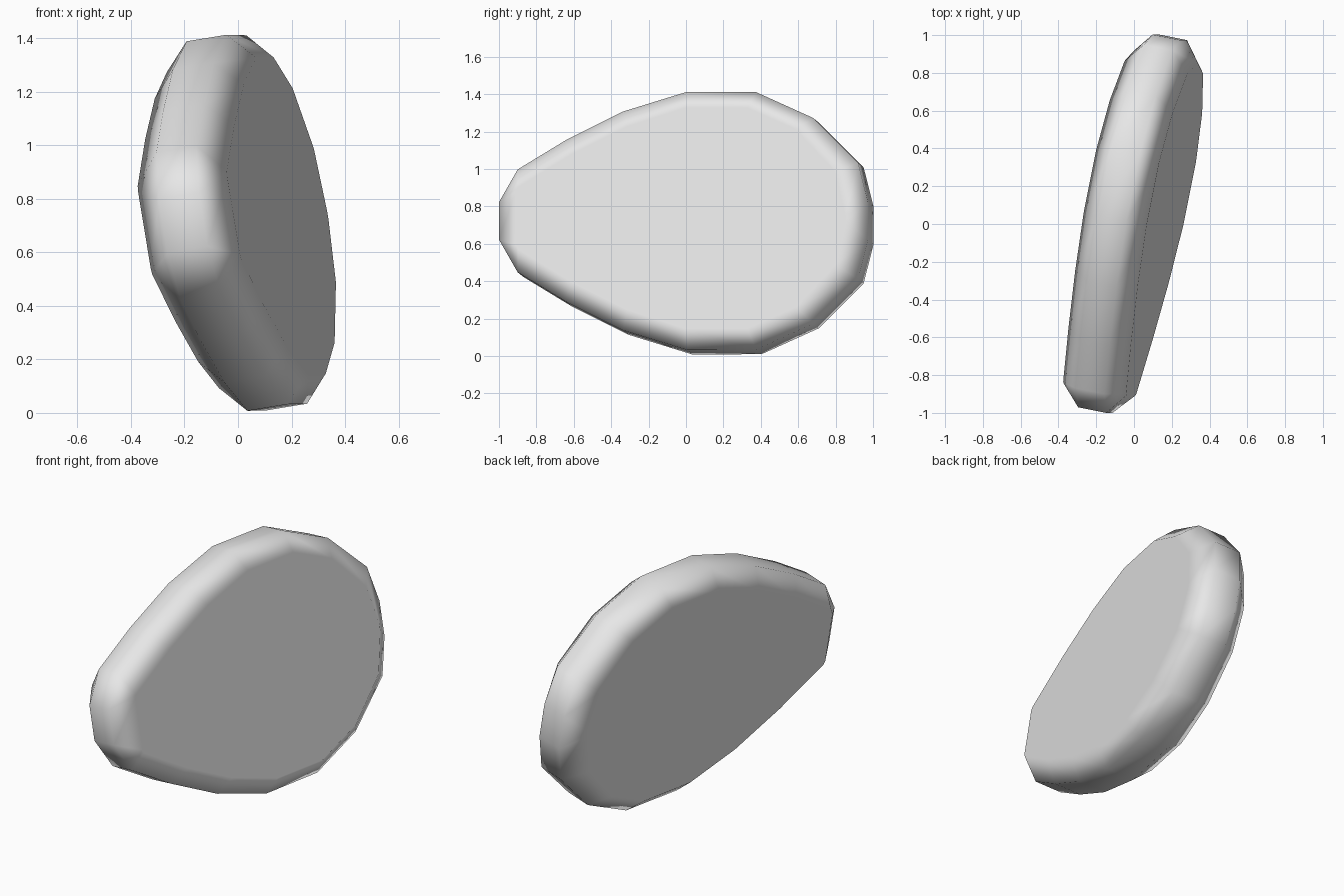
import bpy, bmesh
from mathutils import Vector

cube = bpy.data.objects.get("Cube")
if cube:
    bpy.data.objects.remove(cube, do_unlink=True)

# Material
grey = bpy.data.materials.new("stone_grey")
grey.use_nodes = True
colour = (0.8, 0.8, 0.8, 1)
grey.diffuse_color = colour
grey.node_tree.nodes["Principled BSDF"].inputs["Base Color"].default_value = colour

# Half outlines of the egg: (position along the length, half height)
RIM = [(-.985, .10), (-.885, .275), (-.63, .43), (-.32, .585), (.02, .69),
       (.39, .688), (.695, .55), (.935, .31), (.988, .10)]
FACE = [(-.875, .145), (-.865, .165), (-.58, .34), (-.28, .49), (.03, .59),
        (.36, .59), (.62, .475), (.83, .25), (.885, .015)]

# The slab leans: its mid-plane is x = MID + LEAN_Y * y + LEAN_Z * h
MID, LEAN_Y, LEAN_Z, HEIGHT = -.008, .2, -.165, .71
normal = Vector((1, -LEAN_Y, -LEAN_Z)).normalized()


def ring(bm, half, depth):
    """Mirror a half outline into a closed loop at a depth along the normal."""
    loop = half + [(y, -h) for y, h in reversed(half)]
    verts = []
    for y, h in loop:
        p = Vector((MID + LEAN_Y * y + LEAN_Z * h, y, HEIGHT + h))
        verts.append(bm.verts.new(p + normal * depth))
    return verts


# Pebble: two flat faces joined by a chamfered rim
bm = bmesh.new()
rings = [ring(bm, half, depth) for half, depth in
         ((FACE, -.172), (RIM, -.077), (RIM, .077), (FACE, .172))]
for a, b in zip(rings, rings[1:]):
    for i in range(len(a)):
        j = (i + 1) % len(a)
        bm.faces.new((a[i], a[j], b[j], b[i]))
bm.faces.new(rings[0])
bm.faces.new(rings[-1])
bmesh.ops.recalc_face_normals(bm, faces=bm.faces)
for f in bm.faces:
    f.smooth = True

mesh = bpy.data.meshes.new("pebble")
bm.to_mesh(mesh)
bm.free()
mesh.materials.append(grey)
pebble = bpy.data.objects.new("pebble", mesh)
bpy.context.collection.objects.link(pebble)

# Keep the large faces flat while the rim shades smoothly
weighted = pebble.modifiers.new("flat_faces", 'WEIGHTED_NORMAL')
weighted.mode = 'FACE_AREA'
weighted.weight = 100
